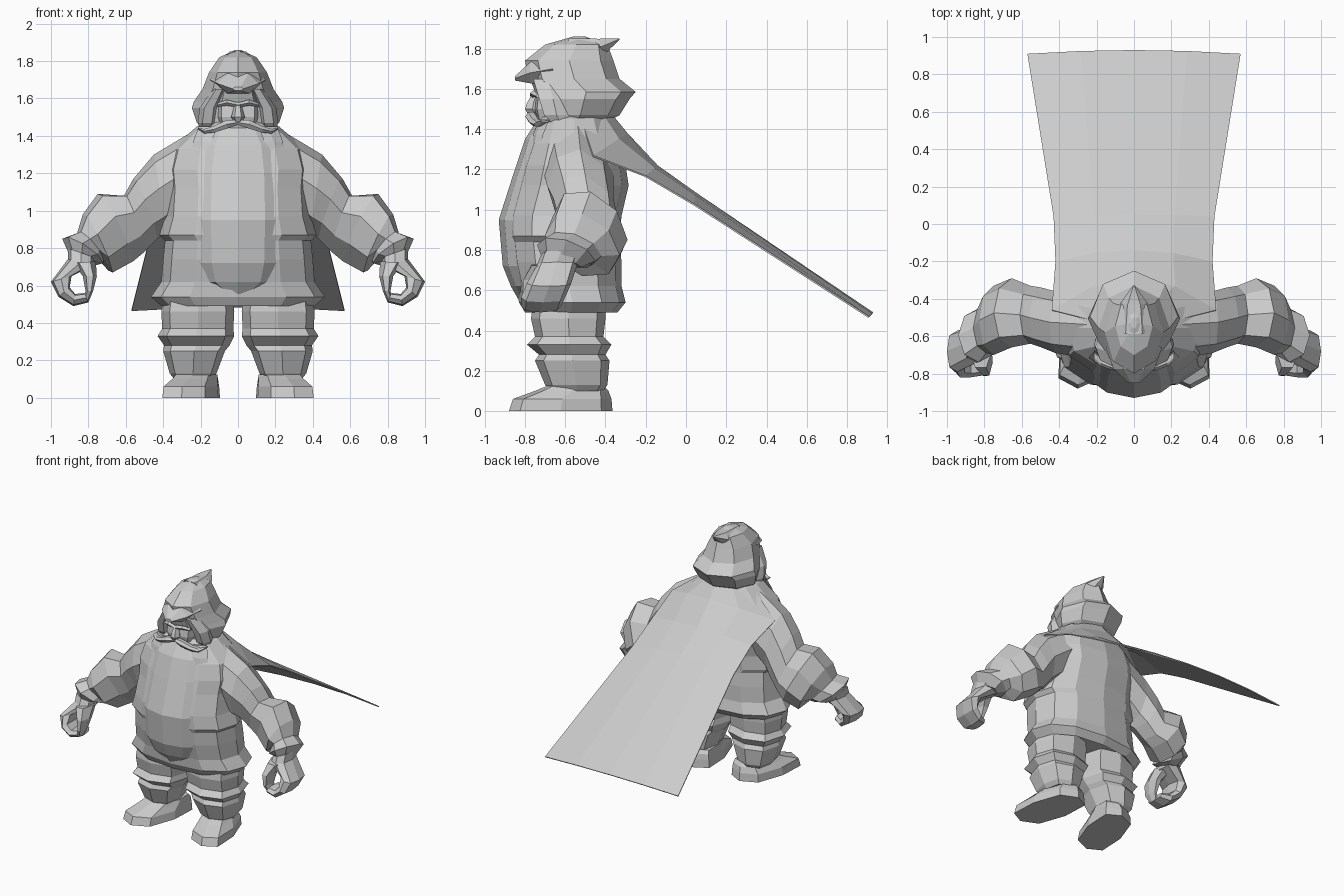
import bpy, bmesh, math
from mathutils import Vector

cube = bpy.data.objects.get("Cube")
if cube:
    bpy.data.objects.remove(cube, do_unlink=True)

grey = bpy.data.materials.new("plain grey")
grey.use_nodes = True
grey.diffuse_color = (0.6, 0.6, 0.6, 1)
grey.node_tree.nodes["Principled BSDF"].inputs["Base Color"].default_value = (0.6, 0.6, 0.6, 1)


def finish(name, bm, mirror):
    bmesh.ops.recalc_face_normals(bm, faces=bm.faces)
    mesh = bpy.data.meshes.new(name)
    bm.to_mesh(mesh)
    bm.free()
    mesh.materials.append(grey)
    ob = bpy.data.objects.new(name, mesh)
    bpy.context.collection.objects.link(ob)
    if mirror:
        ob.modifiers.new("Mirror", 'MIRROR').use_clip = False
    return ob


def loft(name, sections, sides=8, power=1.0, mirror=False):
    """Skin rings given as (centre, half axis u, half axis v)."""
    bm = bmesh.new()
    rings = []
    for c, u, v in sections:
        ring = []
        for i in range(sides):
            a = math.tau * i / sides
            s, t = (math.copysign(abs(w) ** power if abs(w) > 1e-6 else 0, w)
                    for w in (math.cos(a), math.sin(a)))
            ring.append(bm.verts.new(c + u * s + v * t))
        rings.append(ring)
    for r, q in zip(rings, rings[1:]):
        for i in range(sides):
            j = (i + 1) % sides
            bm.faces.new((r[i], r[j], q[j], q[i]))
    bm.faces.new(rings[0])
    bm.faces.new(rings[-1])
    return finish(name, bm, mirror)


def level(z, rx, front, back, cx=0.0):
    """Horizontal ring from its width and its front and back limits."""
    return (Vector((cx, (front + back) / 2, z)), Vector((rx, 0, 0)),
            Vector((0, (back - front) / 2, 0)))


def slanted(x1, z1, x2, z2, front, back, drop=0.0):
    """Limb ring spanning two outline points; its back hangs lower by drop."""
    y = (front + back) / 2
    p, q = Vector((x1, y, z1)), Vector((x2, y, z2))
    return (p + q) / 2, (p - q) / 2, Vector((0, (back - front) / 2, -drop))


# Coat with flared hem, and the belly showing between its front edges
loft("coat", [level(*r) for r in (
    (.53, .36, -.72, -.38), (.49, .41, -.80, -.34), (.54, .465, -.83, -.30), (.62, .41, -.84, -.32),
    (.74, .40, -.87, -.32), (.84, .39, -.88, -.33), (.87, .42, -.89, -.33),
    (.97, .39, -.89, -.32), (1.12, .38, -.85, -.285), (1.22, .39, -.82, -.30),
    (1.33, .36, -.78, -.33), (1.45, .22, -.73, -.38), (1.50, .12, -.68, -.45))],
    sides=12, power=.85)
loft("belly", [level(*r) for r in (
    (.55, .10, -.83, -.5), (.62, .24, -.87, -.5), (.72, .28, -.91, -.5),
    (.95, .29, -.93, -.5), (1.2, .28, -.85, -.5), (1.35, .25, -.80, -.5),
    (1.46, .16, -.73, -.5))], sides=12)

# Sleeves, with folds and a wide cuff
loft("sleeve", [slanted(*r) for r in (
    (.20, 1.45, .28, .98, -.72, -.36, .02), (.45, 1.30, .39, .88, -.69, -.36, .03),
    (.56, 1.17, .43, .85, -.66, -.34, .05), (.61, 1.08, .50, .78, -.64, -.33, .06),
    (.75, 1.09, .56, .73, -.66, -.29, .06), (.83, .98, .67, .67, -.70, -.33, .05),
    (.86, .88, .72, .74, -.69, -.42, .04), (.94, .85, .72, .72, -.74, -.45, .04),
    (.90, .76, .77, .73, -.72, -.52, .03))], mirror=True)

# Half-closed hands
loft("fingers", [slanted(*r) for r in (
    (.91, .80, .77, .75, -.72, -.52), (.91, .74, .77, .71, -.74, -.54),
    (1.0, .62, .89, .65, -.79, -.57), (.96, .54, .90, .59, -.82, -.60),
    (.88, .49, .87, .555, -.82, -.62), (.80, .51, .82, .56, -.81, -.66))],
    power=.75, mirror=True)
loft("thumb", [slanted(*r) for r in (
    (.88, .72, .76, .73, -.78, -.58), (.83, .65, .755, .65, -.82, -.66),
    (.815, .57, .775, .57, -.82, -.70), (.83, .52, .80, .51, -.79, -.72))],
    sides=6, mirror=True)

# Baggy trousers gathered into boots
loft("trouser_leg", [level(z, rx, f, b, cx) for z, cx, rx, f, b in (
    (.60, .21, .18, -.75, -.40), (.46, .215, .195, -.77, -.40), (.37, .215, .19, -.75, -.41),
    (.33, .225, .205, -.79, -.37), (.28, .22, .175, -.73, -.40),
    (.25, .235, .165, -.75, -.38), (.13, .24, .125, -.70, -.39),
    (.10, .24, .10, -.68, -.41))], power=.75, mirror=True)
boot = loft("boot", [level(z, rx, f, b, cx) for z, cx, rx, f, b in (
    (0, .25, .145, -.88, -.365), (.06, .25, .14, -.86, -.37),
    (.10, .24, .12, -.75, -.385), (.125, .235, .11, -.69, -.41))],
    power=.7, mirror=True)
for v in boot.data.vertices:      # toes turned outwards
    v.co.x -= (v.co.y + .62) * .2

# Hood with a backward tip and a pointed brim
loft("hood", [level(*r) for r in (
    (1.42, .17, -.69, -.42), (1.47, .22, -.72, -.33), (1.55, .247, -.73, -.28),
    (1.585, .235, -.74, -.25), (1.65, .19, -.78, -.33), (1.74, .155, -.80, -.36),
    (1.82, .10, -.70, -.39), (1.86, .015, -.56, -.50))])
loft("hood_tip", [(Vector((0, y, z)), Vector((w, 0, 0)), Vector((0, -h / 3, h)))
                  for y, z, w, h in ((-.57, 1.80, .09, .06), (-.42, 1.81, .07, .045),
                                     (-.33, 1.848, .006, .004))], sides=6)
loft("brim", [(Vector((0, y, z)), Vector((w, 0, 0)), Vector((0, 0, h)))
              for y, z, w, h in ((-.66, 1.70, .15, .09), (-.775, 1.68, .11, .06),
                                 (-.85, 1.652, .03, .012))], sides=6)
loft("cheek_guard", [level(z, rx, f, b, cx) for z, cx, rx, f, b in (
    (1.65, .10, .035, -.77, -.60), (1.55, .155, .05, -.74, -.58),
    (1.47, .165, .05, -.715, -.57), (1.425, .17, .03, -.67, -.57))], sides=6, mirror=True)

# Face: cheeks, brows, nose and moustache
loft("face", [level(*r) for r in (
    (1.44, .09, -.74, -.60), (1.50, .11, -.755, -.60), (1.57, .11, -.745, -.60),
    (1.64, .09, -.77, -.60))], power=.6)
loft("brow", [(Vector((x, y, z)), Vector((0, .015, 0)), Vector((0, 0, h)))
              for x, y, z, h in ((0, -.76, 1.565, .012), (.06, -.76, 1.578, .016),
                                 (.11, -.735, 1.565, .01))], sides=4, mirror=True)
loft("nose", [level(*r) for r in (
    (1.475, .02, -.79, -.72), (1.50, .037, -.805, -.72), (1.53, .028, -.795, -.72),
    (1.58, .016, -.765, -.72))], sides=6)
loft("moustache", [(Vector((x, y, z)), Vector((0, .028, 0)), Vector((0, 0, h)))
                   for x, y, z, h in ((0, -.76, 1.472, .015), (.06, -.77, 1.462, .027),
                                      (.13, -.75, 1.435, .02), (.18, -.73, 1.425, .014),
                                      (.215, -.70, 1.44, .004))], sides=6, mirror=True)

# Collar points lying on the chest
loft("collar", [(Vector((x, y, z)), Vector((w, .5 * w, 0)), Vector((0, .01, 0)))
                for x, y, z, w in ((.16, -.705, 1.45, .05), (.19, -.735, 1.37, .05),
                                   (.21, -.745, 1.31, .035), (.20, -.77, 1.24, .006))],
     sides=4, mirror=True)

# Cape: a gently arched sheet streaming back from the full width of the shoulders
bm = bmesh.new()
columns = (-1, -.5, 0, .5, 1)
previous = None
for width, mid_y, mid_z, edge_y, edge_z in (
        (.20, -.38, 1.49, -.52, 1.45), (.44, -.29, 1.38, -.46, 1.27),
        (.42, -.14, 1.22, -.20, 1.17), (.43, .05, 1.085, .04, 1.03),
        (.57, .93, .49, .91, .47)):
    row = [bm.verts.new((width * k, mid_y + (edge_y - mid_y) * k * k,
                         mid_z + (edge_z - mid_z) * k * k)) for k in columns]
    if previous:
        for i in range(len(columns) - 1):
            bm.faces.new((previous[i], previous[i + 1], row[i + 1], row[i]))
    previous = row
cape = finish("cape", bm, False)
thick = cape.modifiers.new("Solidify", 'SOLIDIFY')
thick.thickness = .008
